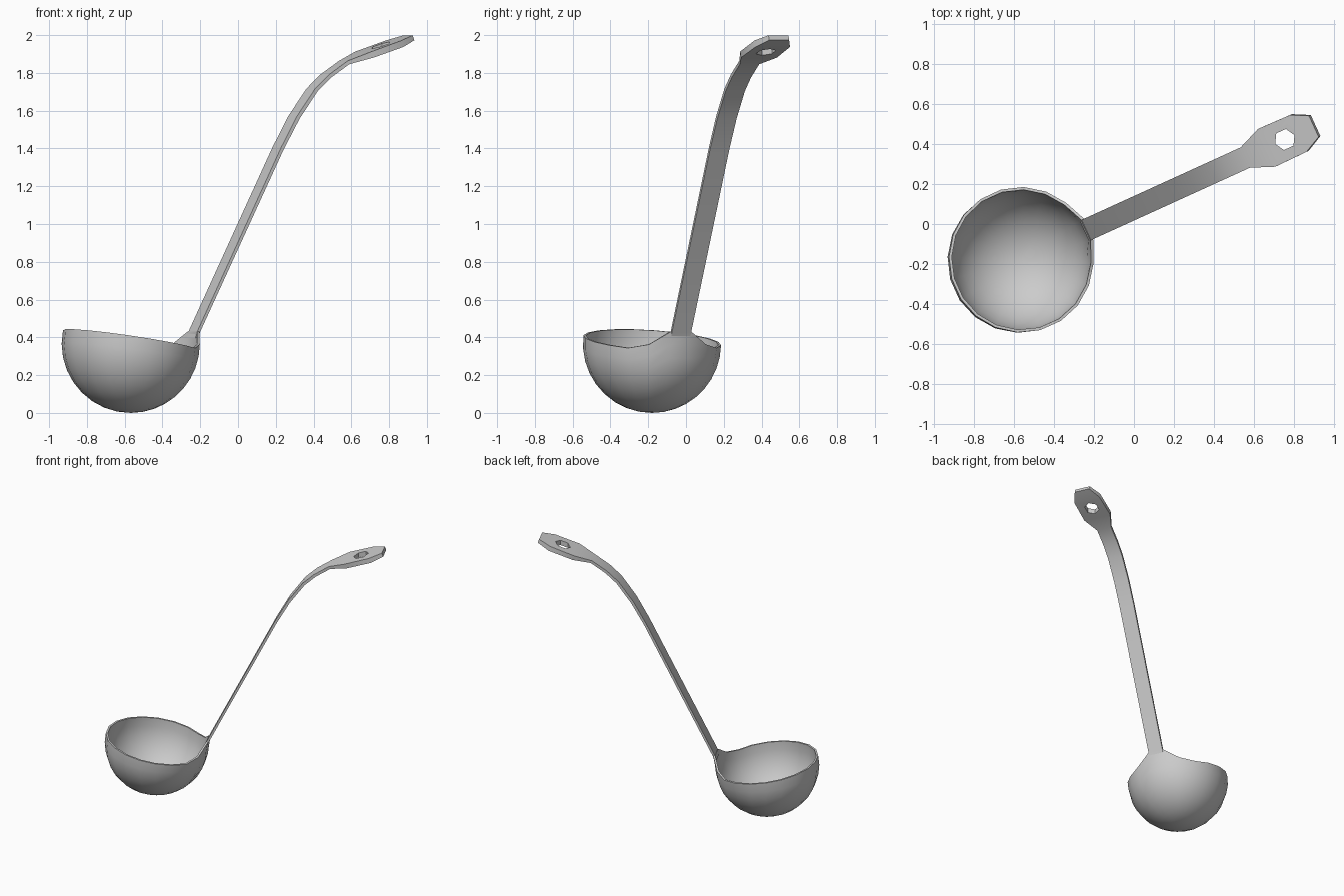
import bpy, bmesh
from math import sin, cos, acos, radians, pi, hypot
from mathutils import Matrix

if "Cube" in bpy.data.objects:
    bpy.data.objects.remove(bpy.data.objects["Cube"])

# Local frame: origin under the bowl centre, +x runs along the handle
PLACE = Matrix.Translation((-0.568, -0.18, 0)) @ Matrix.Rotation(radians(24.5), 4, 'Z')
R, SEG, RINGS = 0.366, 20, 9


def make_object(name, bm):
    mesh = bpy.data.meshes.new(name)
    bm.to_mesh(mesh)
    bm.free()
    ob = bpy.data.objects.new(name, mesh)
    bpy.context.collection.objects.link(ob)
    ob.matrix_world = PLACE
    return ob


def apply_all(ob):
    bpy.ops.object.select_all(action='DESELECT')
    ob.select_set(True)
    bpy.context.view_layer.objects.active = ob
    for m in list(ob.modifiers):
        bpy.ops.object.modifier_apply(modifier=m.name)


def smooth(ob, angle):
    apply_all(ob)
    bpy.ops.object.shade_smooth_by_angle(angle=radians(angle))


# Bowl: sphere arcs trimmed by a tilted rim that rises to meet the handle
bm = bmesh.new()
columns = []
for i in range(SEG):
    a = (i + 0.5) * 2 * pi / SEG
    rim = 0.385 - 0.16 * R * cos(a)
    if i in (0, SEG - 1):
        rim = 0.43
    elif i in (1, SEG - 2):
        rim = 0.362
    end = acos((R - rim) / R)
    col = []
    for k in range(1, RINGS + 1):
        t = end * k / RINGS
        r = R * sin(t)
        if k == RINGS and i in (0, SEG - 1):
            r = R + 0.012
        col.append(bm.verts.new((r * cos(a), r * sin(a), R - R * cos(t))))
    columns.append(col)
pole = bm.verts.new((0, 0, 0))
for i in range(SEG):
    c, d = columns[i], columns[(i + 1) % SEG]
    bm.faces.new((pole, d[0], c[0]))
    for k in range(RINGS - 1):
        bm.faces.new((c[k], d[k], d[k + 1], c[k + 1]))
bowl = make_object("bowl", bm)
shell = bowl.modifiers.new("shell", 'SOLIDIFY')
shell.thickness = 0.014
shell.offset = -1
smooth(bowl, 40)

# Handle: rectangular sections (along, height, half width, thickness)
sections = [
    (0.357, 0.395, 0.055, 0.014), (0.370, 0.43, 0.056, 0.016),
    (0.857, 1.40, 0.056, 0.018), (0.95, 1.565, 0.056, 0.020),
    (1.055, 1.71, 0.056, 0.020), (1.137, 1.785, 0.056, 0.020),
    (1.242, 1.855, 0.056, 0.020), (1.36, 1.897, 0.104, 0.034),
    (1.534, 1.954, 0.101, 0.036), (1.619, 1.986, 0.058, 0.028)]
bm = bmesh.new()
rings = []
for i, (u, z, w, t) in enumerate(sections):
    p, n = sections[max(i - 1, 0)], sections[min(i + 1, len(sections) - 1)]
    du, dz = n[0] - p[0], n[1] - p[1]
    l = hypot(du, dz)
    nu, nz = -dz / l * t / 2, du / l * t / 2
    rings.append([bm.verts.new((u + s * nu, v * w, z + s * nz))
                  for s, v in ((1, 1), (1, -1), (-1, -1), (-1, 1))])
for a, b in zip(rings, rings[1:]):
    for j in range(4):
        k = (j + 1) % 4
        bm.faces.new((a[j], a[k], b[k], b[j]))
bm.faces.new(rings[0])
bm.faces.new(rings[-1])
bmesh.ops.recalc_face_normals(bm, faces=bm.faces)
handle = make_object("handle", bm)

# Hexagonal hanging hole
bm = bmesh.new()
bmesh.ops.create_cone(bm, cap_ends=True, segments=6, radius1=0.053, radius2=0.053, depth=0.4)
vs = bm.verts[:]
far = max(vs, key=lambda v: v.co.x).co
if abs(far.y) > 0.01:  # keep a corner pointing along the handle
    bmesh.ops.rotate(bm, verts=vs, matrix=Matrix.Rotation(radians(30), 3, 'Z'))
bmesh.ops.translate(bm, verts=vs, vec=(1.455, 0, 1.93))
cutter = make_object("hole_cutter", bm)
cutter.hide_render = True
cut = handle.modifiers.new("hole", 'BOOLEAN')
cut.operation = 'DIFFERENCE'
cut.solver = 'EXACT'
cut.object = cutter
bpy.context.view_layer.update()
smooth(handle, 30)
bpy.data.objects.remove(cutter)
